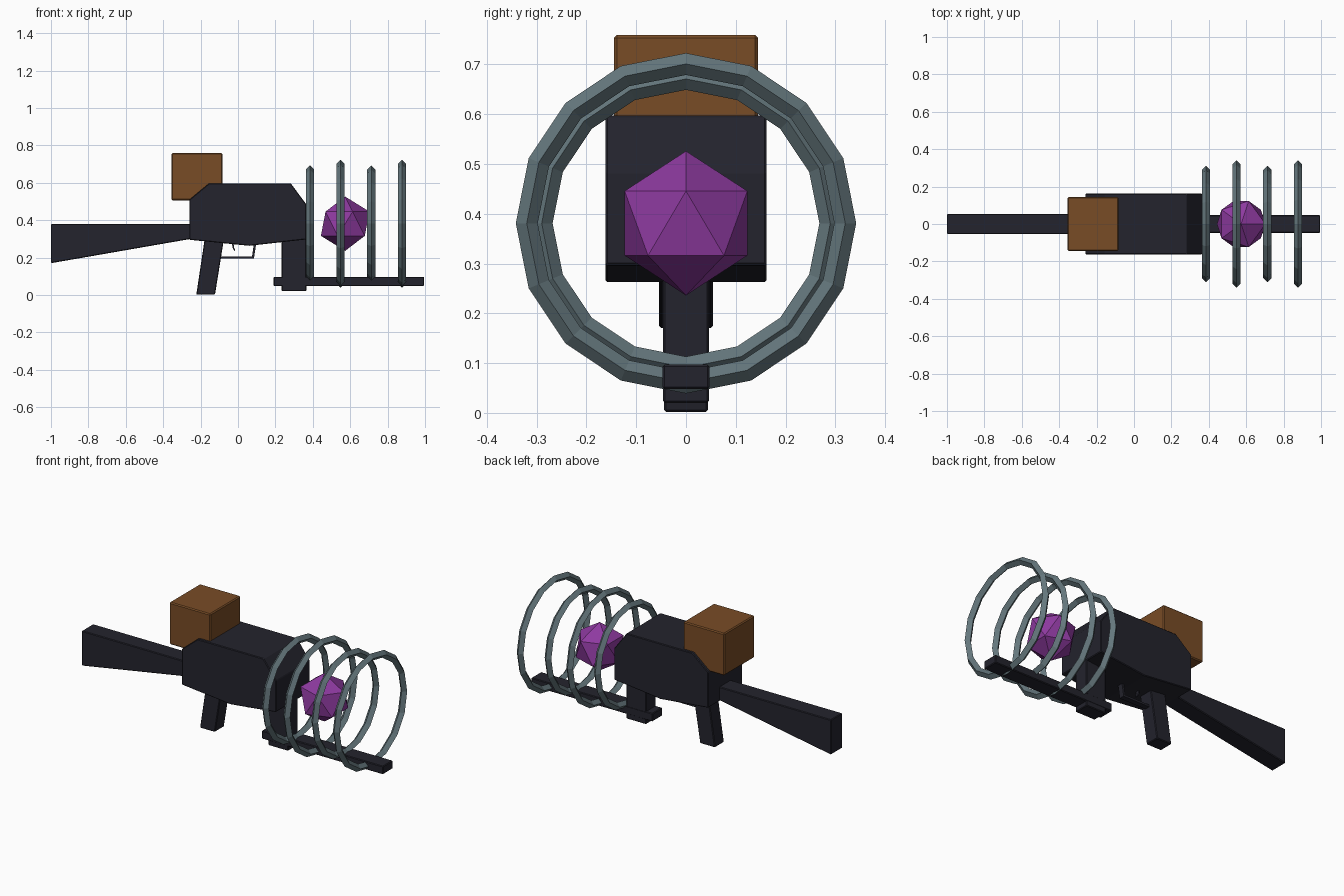
import bpy, bmesh, math
from mathutils import Matrix

if "Cube" in bpy.data.objects:
    bpy.data.objects.remove(bpy.data.objects["Cube"])


def material(name, rgb):
    m = bpy.data.materials.new(name)
    m.diffuse_color = (*rgb, 1)
    m.use_nodes = True
    m.node_tree.nodes["Principled BSDF"].inputs["Base Color"].default_value = m.diffuse_color
    return m


DARK = material("dark gunmetal", (0.017, 0.017, 0.026))
BROWN = material("brown", (0.19, 0.072, 0.019))
STEEL = material("blue grey steel", (0.13, 0.185, 0.205))
PURPLE = material("purple crystal", (0.27, 0.042, 0.35))


def finish(bm, name, mat, bevel=0.0):
    bmesh.ops.recalc_face_normals(bm, faces=bm.faces[:])
    me = bpy.data.meshes.new(name)
    bm.to_mesh(me)
    bm.free()
    me.materials.append(mat)
    ob = bpy.data.objects.new(name, me)
    bpy.context.collection.objects.link(ob)
    if bevel:
        mod = ob.modifiers.new("edge bevel", 'BEVEL')
        mod.width = bevel
        mod.segments = 1
    return ob


def extrude(name, outline, half, mat, bevel=0.004):
    """Side outline in x, z pulled out to both sides of y = 0."""
    bm = bmesh.new()
    a = [bm.verts.new((x, -half, z)) for x, z in outline]
    b = [bm.verts.new((x, half, z)) for x, z in outline]
    bm.faces.new(a)
    bm.faces.new(b[::-1])
    n = len(a)
    for i in range(n):
        j = (i + 1) % n
        bm.faces.new((a[i], b[i], b[j], a[j]))
    return finish(bm, name, mat, bevel)


def box(name, x0, x1, z0, z1, half, mat, bevel=0.004):
    return extrude(name, [(x0, z0), (x1, z0), (x1, z1), (x0, z1)], half, mat, bevel)


def ring(name, x, radius, tube, mat, z=0.381, sides=16):
    """Hoop around the x axis with a diamond cross-section."""
    bm = bmesh.new()
    loops = []
    for i in range(sides):
        t = 2 * math.pi * i / sides
        loop = []
        for dr, dx in ((tube, 0), (0, tube), (-tube, 0), (0, -tube)):
            r = radius + dr
            loop.append(bm.verts.new((x + dx, r * math.sin(t), z + r * math.cos(t))))
        loops.append(loop)
    for i in range(sides):
        p, q = loops[i], loops[(i + 1) % sides]
        for k in range(4):
            m = (k + 1) % 4
            bm.faces.new((p[k], p[m], q[m], q[k]))
    return finish(bm, name, mat)


# Receiver, stock and grip
extrude("receiver", [(-0.26, 0.295), (0.06, 0.263), (0.365, 0.297), (0.365, 0.485),
                     (0.282, 0.597), (-0.155, 0.597), (-0.26, 0.51)], 0.162, DARK)
extrude("stock", [(-1.0, 0.17), (-0.24, 0.302), (-0.24, 0.38), (-1.0, 0.38)], 0.054, DARK)
extrude("grip", [(-0.223, 0.002), (-0.123, 0.002), (-0.075, 0.3), (-0.178, 0.3)], 0.044, DARK)

# Trigger and guard
extrude("trigger_guard", [(-0.1, 0.194), (0.085, 0.194), (0.098, 0.28), (0.086, 0.28),
                          (0.075, 0.206), (-0.1, 0.206)], 0.016, DARK, 0)
extrude("trigger", [(-0.033, 0.29), (-0.03, 0.255), (-0.02, 0.235), (-0.015, 0.238),
                    (-0.022, 0.258), (-0.024, 0.29)], 0.01, DARK, 0)

# Front post and rail carrying the rings
box("front_post", 0.233, 0.365, 0.02, 0.31, 0.046, DARK)
box("rail", 0.19, 0.995, 0.048, 0.097, 0.047, DARK)

# Rear box
box("rear_box", -0.355, -0.083, 0.506, 0.759, 0.145, BROWN, 0.006)

# Alternating small and large rings
for i, x in enumerate((0.385, 0.548, 0.713, 0.877)):
    ring(f"ring_{i + 1}", x, 0.32 if i % 2 else 0.29, 0.022, STEEL)

# Floating crystal
bm = bmesh.new()
bmesh.ops.create_icosphere(bm, subdivisions=1, radius=0.145,
                           matrix=Matrix.Translation((0.573, 0, 0.381)))
finish(bm, "crystal", PURPLE)
